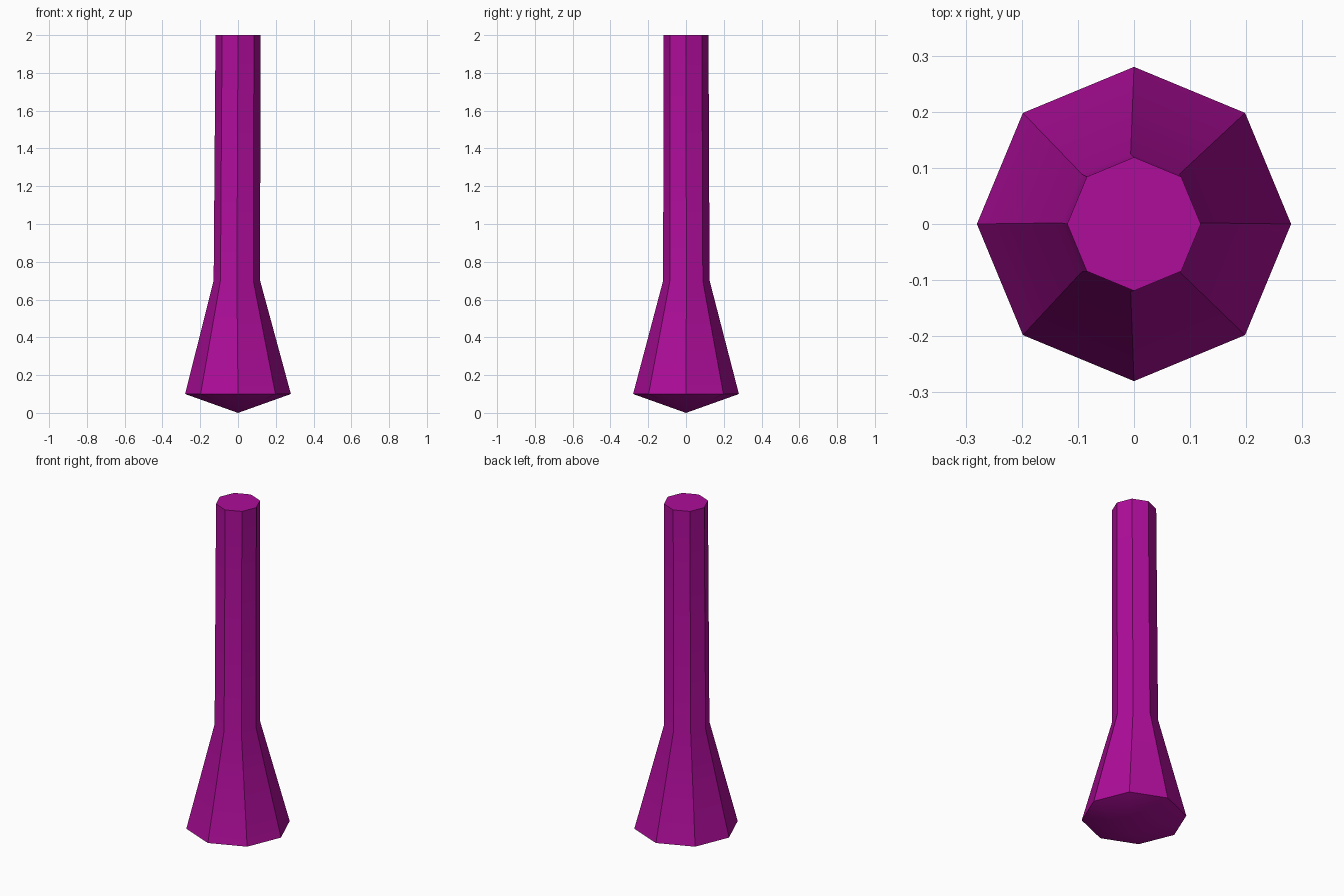
import bpy, bmesh, math

if "Cube" in bpy.data.objects:
    bpy.data.objects.remove(bpy.data.objects["Cube"])

SIDES = 8

# Profile rings: (centre x, centre y, z, radius)
RINGS = [
    (0, 0, 0.10, 0.28),           # wide rim
    (-0.006, 0.002, 0.70, 0.123), # neck
    (0, 0, 2.00, 0.119),          # top of shaft
]

bm = bmesh.new()


def ring(cx, cy, z, r):
    step = math.tau / SIDES
    return [bm.verts.new((cx + r * math.cos(i * step), cy + r * math.sin(i * step), z))
            for i in range(SIDES)]


loops = [ring(*values) for values in RINGS]
tip = bm.verts.new((0, 0, 0))

for i in range(SIDES):
    j = (i + 1) % SIDES
    # Shallow pointed underside
    bm.faces.new((tip, loops[0][j], loops[0][i]))
    # Flared base and shaft walls
    for low, high in zip(loops, loops[1:]):
        bm.faces.new((low[i], low[j], high[j], high[i]))
# Flat top cap
bm.faces.new(loops[-1])
bmesh.ops.recalc_face_normals(bm, faces=bm.faces)

mesh = bpy.data.meshes.new("flared_shaft")
bm.to_mesh(mesh)
bm.free()
shaft = bpy.data.objects.new("flared_shaft", mesh)
bpy.context.collection.objects.link(shaft)

# Magenta material
mat = bpy.data.materials.new("magenta")
mat.diffuse_color = (0.42, 0.004, 0.32, 1)
mat.use_nodes = True
mat.node_tree.nodes["Principled BSDF"].inputs["Base Color"].default_value = mat.diffuse_color
mesh.materials.append(mat)

# Crisp side facets, soft neck and underside
bpy.context.view_layer.objects.active = shaft
shaft.select_set(True)
bpy.ops.object.shade_smooth_by_angle(angle=math.radians(30))
